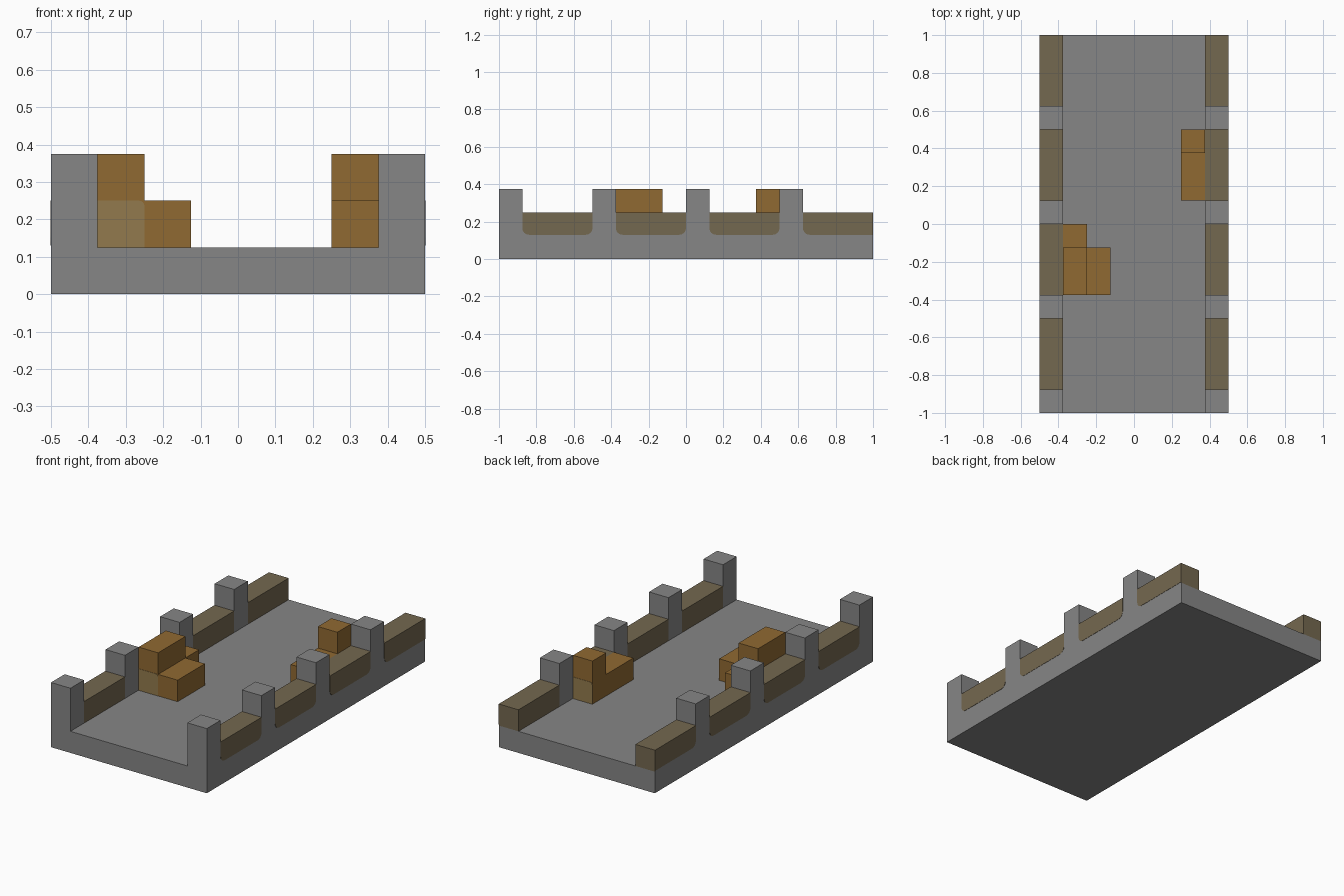
import bpy, bmesh, math
from mathutils import Vector

cube = bpy.data.objects.get("Cube")
if cube:
    bpy.data.objects.remove(cube, do_unlink=True)


def material(name, rgb):
    mat = bpy.data.materials.new(name)
    mat.use_nodes = True
    mat.diffuse_color = (*rgb, 1)
    mat.node_tree.nodes["Principled BSDF"].inputs["Base Color"].default_value = (*rgb, 1)
    return mat


stone = material("grey stone", (0.24, 0.24, 0.24))
earth = material("muted brown", (0.175, 0.138, 0.08))
wood = material("orange brown wood", (0.28, 0.142, 0.032))
pale = material("pale wood", (0.29, 0.195, 0.075))

U = 0.125           # module size: post width, floor thickness, crate width
HALF_W, HALF_L = 0.5, 1.0


def finish(name, bm, mats):
    bmesh.ops.recalc_face_normals(bm, faces=bm.faces)
    mesh = bpy.data.meshes.new(name)
    bm.to_mesh(mesh)
    bm.free()
    for mat in mats:
        mesh.materials.append(mat)
    obj = bpy.data.objects.new(name, mesh)
    bpy.context.collection.objects.link(obj)
    return obj


def box(name, xs, ys, zs, *mats):
    bm = bmesh.new()
    bmesh.ops.create_cube(bm, size=1)
    for v in bm.verts:
        v.co = Vector([(r[0] + r[1]) / 2 + c * abs(r[1] - r[0])
                       for r, c in zip((xs, ys, zs), v.co)])
    return finish(name, bm, mats)


def plate(name, us, zs, radii, place, normal, mat):
    """Thin plate; radii are for the corners bottom-left, bottom-right, top-right, top-left."""
    corners = ((us[0], zs[0], 1, 1), (us[1], zs[0], -1, 1),
               (us[1], zs[1], -1, -1), (us[0], zs[1], 1, -1))
    bm = bmesh.new()
    verts = []
    for i, ((u, z, su, sz), r) in enumerate(zip(corners, radii)):
        steps = 5 if r else 1
        for k in range(steps):
            a = math.pi * (1 + i / 2 + k / 8)
            verts.append(bm.verts.new(place(u + r * (su + math.cos(a)),
                                            z + r * (sz + math.sin(a)))))
    face = bm.faces.new(verts)
    out = bmesh.ops.extrude_face_region(bm, geom=[face])["geom"]
    bmesh.ops.translate(bm, vec=Vector(normal) * 0.0015,
                        verts=[e for e in out if isinstance(e, bmesh.types.BMVert)])
    return finish(name, bm, [mat])


# Floor slab
box("floor", (-HALF_W, HALF_W), (-HALF_L, HALF_L), (0, U), stone)

# Posts and low wall sections along both sides
for side, label in ((1, "left"), (-1, "right")):
    edge = side * HALF_W
    xs = (edge, edge - side * U)
    for i in range(4):
        y = -HALF_L + i * 4 * U
        gap = (y + U, y + 4 * U)
        box(f"{label}_post_{i + 1}", xs, (y, y + U), (U, 3 * U), stone)
        wall = box(f"{label}_wall_{i + 1}", xs, gap, (U, 2 * U), earth, stone)
        for face in wall.data.polygons:
            face.material_index = int(face.normal.x * side > 0.5)
        # Brown facing on the outside, rounded at its lower corners
        r = 0.035
        plate(f"{label}_facing_{i + 1}", gap, (0.13, 2 * U), (r, r if i < 3 else 0, 0, 0),
              lambda u, z: (edge, u, z), (side, 0, 0), earth)

# Crate stack against the right wall
box("right_long_crate", (-3 * U, -2 * U), (-3 * U, 0), (U, 2 * U), wood)
box("right_top_crate", (-3 * U, -2 * U), (-3 * U, -U), (2 * U, 3 * U), wood)
box("right_side_crate", (-2 * U, -U), (-3 * U, -U), (U, 2 * U), wood)
plate("right_crate_end", (-3 * U, -2 * U), (U, 2 * U), (0, 0, 0.015, 0),
      lambda u, z: (u, -3 * U, z), (0, -1, 0), pale)

# Crate stack against the left wall
box("left_long_crate", (2 * U, 3 * U), (U, 4 * U), (U, 2 * U), wood)
box("left_top_crate", (2 * U, 3 * U), (3 * U, 4 * U), (2 * U, 3 * U), wood)
plate("left_crate_end", (2 * U, 3 * U), (U, 2 * U), (0, 0, 0, 0.015),
      lambda u, z: (u, 4 * U, z), (0, 1, 0), pale)
